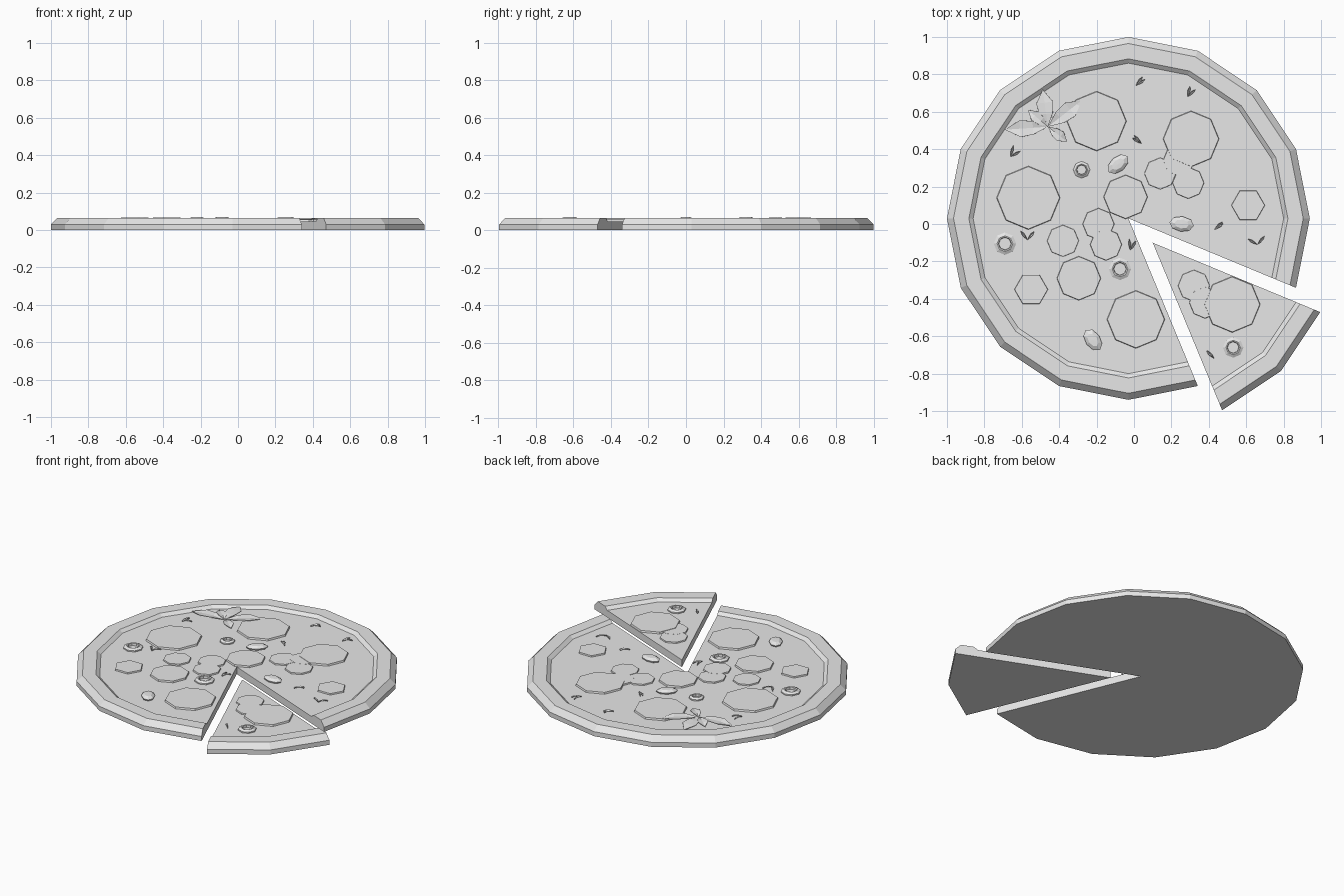
import bpy, bmesh, math, random
from mathutils import Matrix, Vector

random.seed(4)
cube = bpy.data.objects.get("Cube")
if cube:
    bpy.data.objects.remove(cube, do_unlink=True)

GREY = (0.8, 0.8, 0.8, 1)
mat = bpy.data.materials.new("plain_grey")
mat.use_nodes = True
mat.diffuse_color = GREY
mat.node_tree.nodes["Principled BSDF"].inputs["Base Color"].default_value = GREY

CENTRE = Vector((-0.03, 0.03, 0))
SLICE_SHIFT = Vector((0.13, -0.13, 0))
FLOOR = 0.047
SIDES = 16


def finish(name, bm, location):
    bmesh.ops.remove_doubles(bm, verts=bm.verts, dist=1e-5)
    bmesh.ops.recalc_face_normals(bm, faces=bm.faces)
    mesh = bpy.data.meshes.new(name)
    bm.to_mesh(mesh)
    bm.free()
    mesh.materials.append(mat)
    obj = bpy.data.objects.new(name, mesh)
    obj.location = location
    bpy.context.collection.objects.link(obj)
    return obj


def sweep(name, profile, location, sides, first=0, steps=None):
    """Turn a closed (radius, height) profile about z; a part turn gets end caps."""
    bm = bmesh.new()
    full = steps is None
    count = sides if full else steps + 1
    rows = []
    for i in range(count):
        a = math.tau * (first + i) / sides
        rows.append([bm.verts.new((r * math.cos(a), r * math.sin(a), z)) for r, z in profile])
    n = len(profile)
    pairs = [(i, (i + 1) % count) for i in range(count if full else count - 1)]
    for i, j in pairs:
        for k in range(n):
            m = (k + 1) % n
            if profile[k][0] == 0 and profile[m][0] == 0:
                continue
            corners = [rows[i][k], rows[j][k], rows[j][m], rows[i][m]]
            if profile[k][0] == 0:
                corners.pop(1)
            elif profile[m][0] == 0:
                corners.pop(2)
            bm.faces.new(corners)
    if not full:
        bm.faces.new(rows[0])
        bm.faces.new(rows[-1])
    return finish(name, bm, location)


# Dough with raised crust, and the slice pulled out of it
dough = [(0, 0), (0.97, 0), (0.97, 0.03), (0.935, 0.065),
         (0.853, 0.065), (0.83, FLOOR), (0, FLOOR)]
sweep("pizza_base", dough, CENTRE, SIDES, first=-1, steps=14)
sweep("pizza_slice", dough, CENTRE + SLICE_SHIFT, SIDES, first=-3, steps=2)


def disc(name, x, y, r, height, sides=8):
    sweep(name, [(0, 0), (r, 0), (r * 0.98, height), (0, height)], (x, y, FLOOR), sides)


# Sausage rounds
for x, y, r in [(-0.565, 0.14, 0.17), (0.305, 0.455, 0.15), (-0.045, 0.145, 0.118),
                (-0.295, -0.29, 0.118), (0.525, -0.43, 0.15), (-0.2, 0.55, 0.16),
                (0.01, -0.51, 0.155)]:
    disc("sausage_round", x, y, r, 0.011)

# Small vegetable pieces
for x, y in [(-0.55, -0.35), (0.61, 0.1)]:
    disc("vegetable_piece", x, y, 0.09, 0.009, 6)

# Mushroom slices made of three lobes
for lobes in [[(-0.38, -0.09), (-0.19, 0), (-0.15, -0.11)],
              [(0.14, 0.27), (0.29, 0.22), (0.24, 0.34)],
              [(0.32, -0.33), (0.38, -0.42)]]:
    for i, (x, y) in enumerate(lobes):
        disc("mushroom_lobe", x, y, 0.085, 0.008 + i * 0.0005)

# Olive rings
for x, y, r in [(-0.69, -0.105, 0.06), (-0.28, 0.29, 0.045),
                (-0.075, -0.24, 0.06), (0.53, -0.66, 0.055)]:
    rim = [(r, 0), (r, 0.008), (r * 0.7, 0.017), (r * 0.58, 0.015), (r * 0.55, 0)]
    sweep("olive_ring", rim, (x, y, FLOOR), 8)

# Corn kernels: faceted, stretched lumps
for x, y, turn in [(-0.085, 0.32, 40), (0.255, 0, -8), (-0.22, -0.62, -55)]:
    kernel = sweep("corn_kernel", [(0, 0), (0.055, 0), (0.06, 0.01), (0.035, 0.022), (0, 0.023)],
                   (x, y, FLOOR), 8)
    kernel.data.transform(Matrix.Rotation(math.radians(turn), 4, "Z")
                          @ Matrix.Diagonal((1.1, 0.68, 1, 1)))


def leaf(name, x, y, length, width, turn, lift):
    """A pointed blade folded along its middle rib."""
    bm = bmesh.new()
    stations = [(0, 0), (0.35, 0.8), (0.65, 1), (1, 0)]
    rows = []
    for t, w in stations:
        z = lift * math.sin(t * math.pi)
        half = w * width / 2
        rows.append([bm.verts.new((t * length, s * half, z + (0.004 if s else 0)))
                     for s in (-1, 0, 1)])
    for a, b in zip(rows, rows[1:]):
        for k in range(2):
            bm.faces.new((a[k], b[k], b[k + 1], a[k + 1]))
    obj = finish(name, bm, (x, y, FLOOR + 0.003))
    obj.rotation_euler.z = math.radians(turn)
    thick = obj.modifiers.new("thickness", "SOLIDIFY")
    thick.thickness = 0.003


# Basil sprig
for length, width, turn in [(0.23, 0.09, 38), (0.2, 0.09, 98), (0.23, 0.09, 184),
                            (0.13, 0.06, -38), (0.14, 0.06, 140)]:
    leaf("basil_leaf", -0.46, 0.52, length, width, turn, 0.012)

# Scattered herb shreds
for x, y in [(0.01, 0.74), (0.285, 0.68), (-0.66, 0.36), (0.04, 0.43), (-0.57, -0.085),
             (-0.02, -0.14), (0.43, -0.03), (0.66, -0.11), (0.43, -0.72)]:
    for i in range(2):
        leaf("herb_shred", x, y, 0.06, 0.014, random.uniform(20, 160), 0.008)
